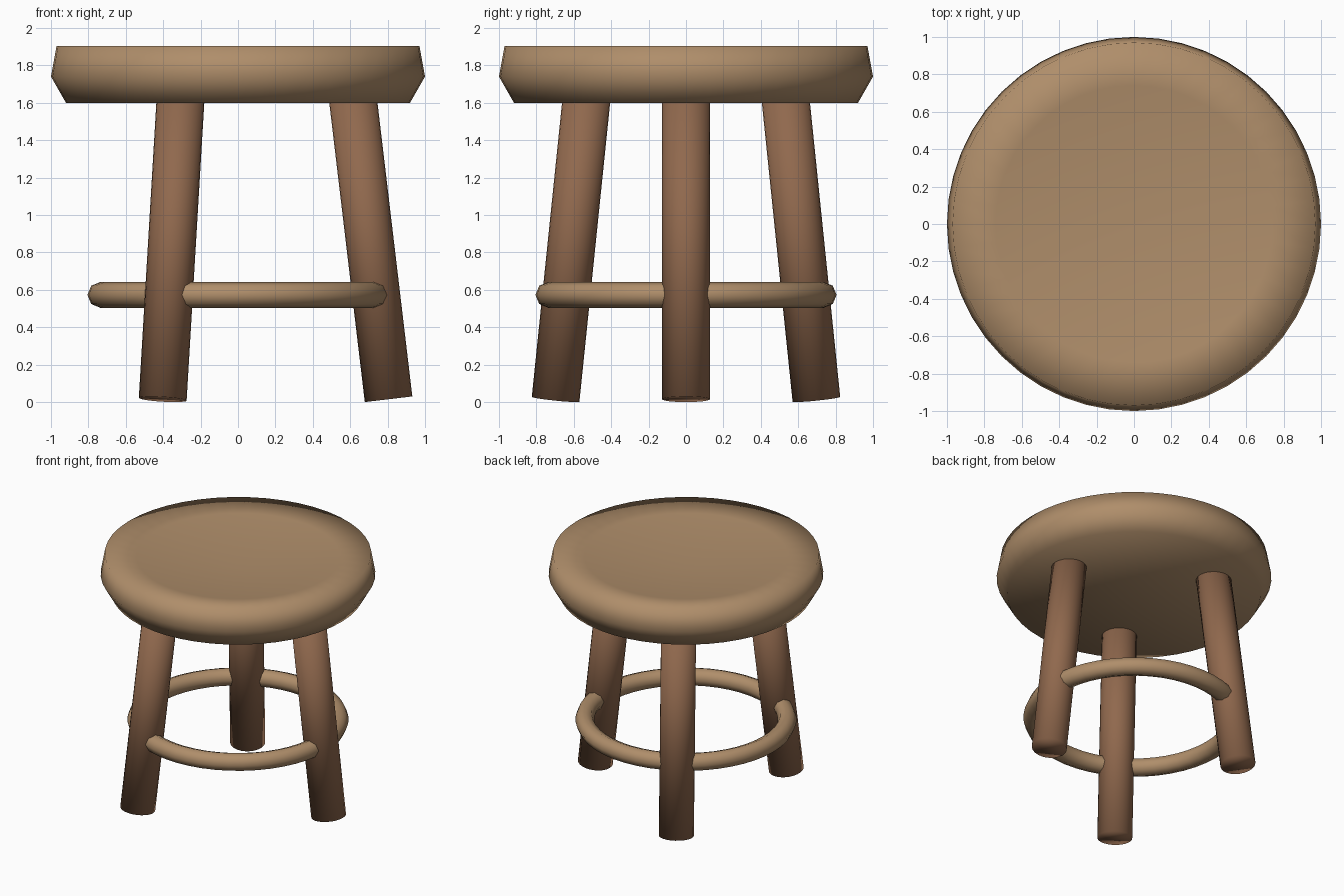
import bpy
import bmesh
from math import radians, cos, sin, tau
from mathutils import Vector

cube = bpy.data.objects.get("Cube")
if cube:
    bpy.data.objects.remove(cube, do_unlink=True)


def wood(name, color):
    mat = bpy.data.materials.new(name)
    mat.use_nodes = True
    mat.diffuse_color = color
    shader = mat.node_tree.nodes["Principled BSDF"]
    shader.inputs["Base Color"].default_value = color
    shader.inputs["Roughness"].default_value = 0.7
    return mat


light_wood = wood("light_wood", (0.43, 0.27, 0.145, 1))
dark_wood = wood("dark_wood", (0.28, 0.14, 0.075, 1))


def finish(obj, name, mat):
    obj.name = obj.data.name = name
    obj.data.materials.append(mat)


def lathe(name, profile, steps, mat):
    """Spin a (radius, height) profile around z into a closed solid."""
    bm = bmesh.new()
    verts = [bm.verts.new((r, 0, z)) for r, z in profile]
    edges = [bm.edges.new(pair) for pair in zip(verts, verts[1:])]
    bmesh.ops.spin(bm, geom=verts + edges, cent=(0, 0, 0), axis=(0, 0, 1),
                   angle=tau, steps=steps)
    bmesh.ops.remove_doubles(bm, verts=bm.verts, dist=0.0005)
    bmesh.ops.recalc_face_normals(bm, faces=bm.faces)
    for face in bm.faces:
        face.smooth = True
    mesh = bpy.data.meshes.new(name)
    bm.to_mesh(mesh)
    bm.free()
    obj = bpy.data.objects.new(name, mesh)
    bpy.context.collection.objects.link(obj)
    finish(obj, name, mat)


def leg(name, angle):
    """Round leg splayed outward, running from the floor up into the seat."""
    out = Vector((cos(angle), sin(angle), 0))
    foot = out * 0.805 + Vector((0, 0, 0.015))
    head = out * 0.605 + Vector((0, 0, 1.7))
    axis = head - foot
    bpy.ops.mesh.primitive_cylinder_add(vertices=24, radius=0.128,
                                        depth=axis.length,
                                        location=(foot + head) / 2)
    obj = bpy.context.object
    obj.rotation_euler = axis.to_track_quat('Z', 'Y').to_euler()
    bpy.ops.object.shade_smooth()
    finish(obj, name, dark_wood)


# Round seat, hollowed gently towards the middle
lathe("seat", [(0, 1.6), (0.92, 1.6), (1.0, 1.74), (0.97, 1.905),
               (0.74, 1.883), (0, 1.793)], 48, light_wood)

# Three splayed legs
for leg_name, degrees in (("left_leg", 0), ("back_right_leg", 120),
                          ("front_right_leg", 240)):
    leg(leg_name, radians(degrees))

# Foot ring passing through the legs
bpy.ops.mesh.primitive_torus_add(major_radius=0.736, minor_radius=0.069,
                                 major_segments=48, minor_segments=8,
                                 location=(0, 0, 0.573))
bpy.ops.object.shade_smooth()
finish(bpy.context.object, "foot_ring", light_wood)
